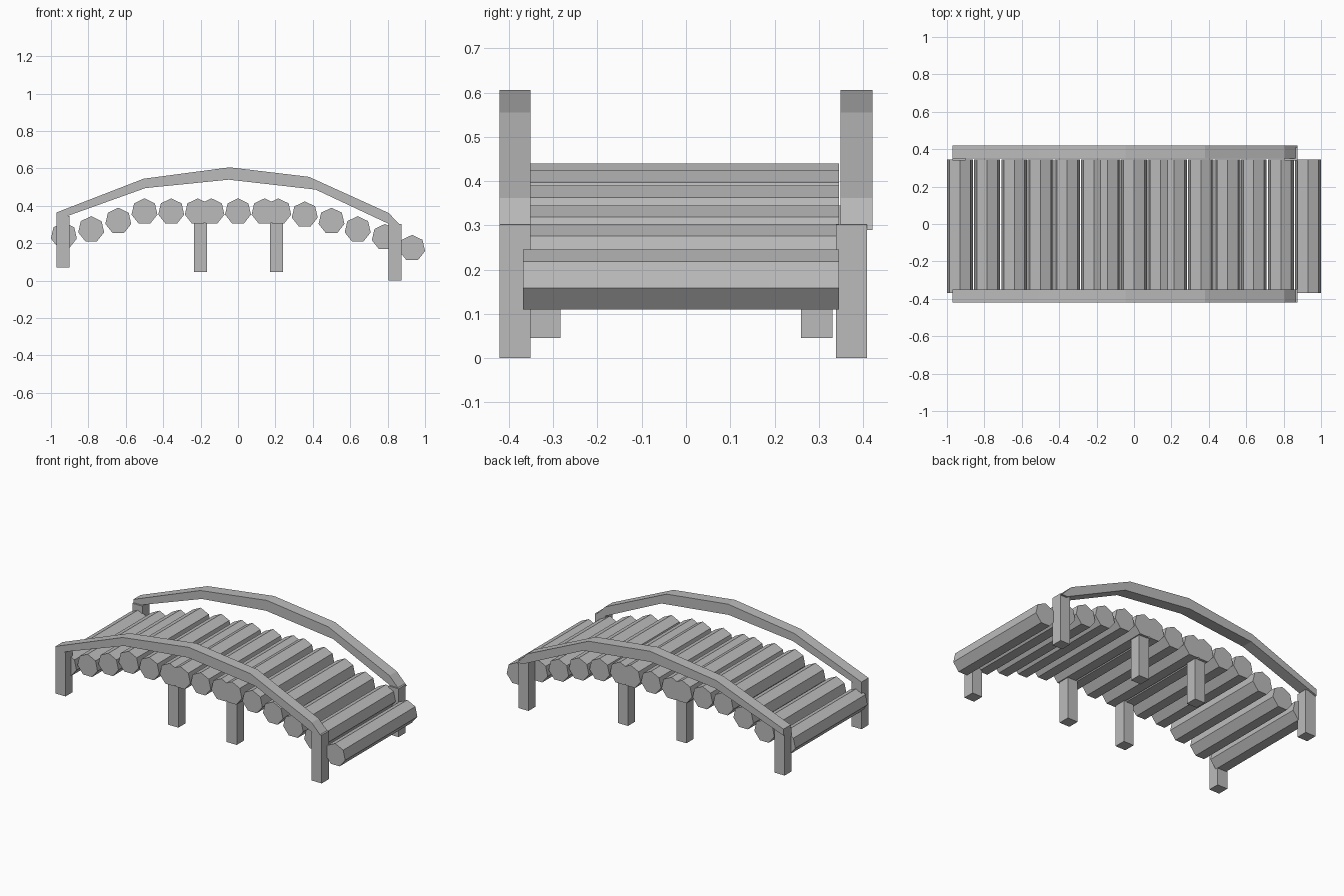
import bpy
import bmesh
import math

if "Cube" in bpy.data.objects:
    bpy.data.objects.remove(bpy.data.objects["Cube"])

# One flat grey for the whole bridge
grey = bpy.data.materials.new("plain grey")
grey.diffuse_color = (0.5, 0.5, 0.5, 1)
grey.use_nodes = True
grey.node_tree.nodes["Principled BSDF"].inputs["Base Color"].default_value = grey.diffuse_color


def prism(name, profile, y0, y1):
    """Extrude an x-z outline along y."""
    bm = bmesh.new()
    a = [bm.verts.new((x, y0, z)) for x, z in profile]
    b = [bm.verts.new((x, y1, z)) for x, z in profile]
    n = len(profile)
    bm.faces.new(a)
    bm.faces.new(b[::-1])
    for i in range(n):
        j = (i + 1) % n
        bm.faces.new((a[i], b[i], b[j], a[j]))
    bmesh.ops.recalc_face_normals(bm, faces=bm.faces)
    me = bpy.data.meshes.new(name)
    bm.to_mesh(me)
    bm.free()
    me.materials.append(grey)
    ob = bpy.data.objects.new(name, me)
    bpy.context.collection.objects.link(ob)
    return ob


def box(name, x0, x1, y0, y1, z0, z1):
    return prism(name, [(x0, z0), (x1, z0), (x1, z1), (x0, z1)], y0, y1)


# Seven-sided deck logs: (x, height of the top edge)
R = 0.071
logs = [(-0.931, 0.312), (-0.785, 0.345), (-0.64, 0.39), (-0.5, 0.44),
        (-0.357, 0.44), (-0.215, 0.44), (-0.142, 0.44), (0, 0.44),
        (0.142, 0.44), (0.215, 0.44), (0.357, 0.424), (0.5, 0.39),
        (0.64, 0.345), (0.785, 0.303), (0.931, 0.245)]
for i, (x, top) in enumerate(logs):
    ring = [(x + R * math.sin(k * math.tau / 7),
             top - R + R * math.cos(k * math.tau / 7)) for k in range(7)]
    prism(f"deck_log_{i + 1}", ring, -0.368, 0.346)

# Arched handrails
rail = [(-0.97, 0.365), (-0.505, 0.545), (-0.045, 0.606), (0.38, 0.555),
        (0.805, 0.362), (0.875, 0.29), (0.835, 0.29), (0.415, 0.487),
        (-0.05, 0.54), (-0.495, 0.495), (-0.97, 0.325)]
prism("front_handrail", rail, -0.421, -0.351)
prism("back_handrail", rail, 0.349, 0.421)

# End posts and middle legs on both sides
for side, py, ly in (("front", -0.421, -0.355), ("back", 0.339, 0.26)):
    box(f"{side}_left_post", -0.97, -0.9, py, py + 0.07, 0.07, 0.345)
    box(f"{side}_right_post", 0.805, 0.875, py, py + 0.07, 0, 0.302)
    for label, x in (("left", -0.235), ("right", 0.17)):
        box(f"{side}_{label}_leg", x, x + 0.07, ly, ly + 0.071, 0.046, 0.36)
